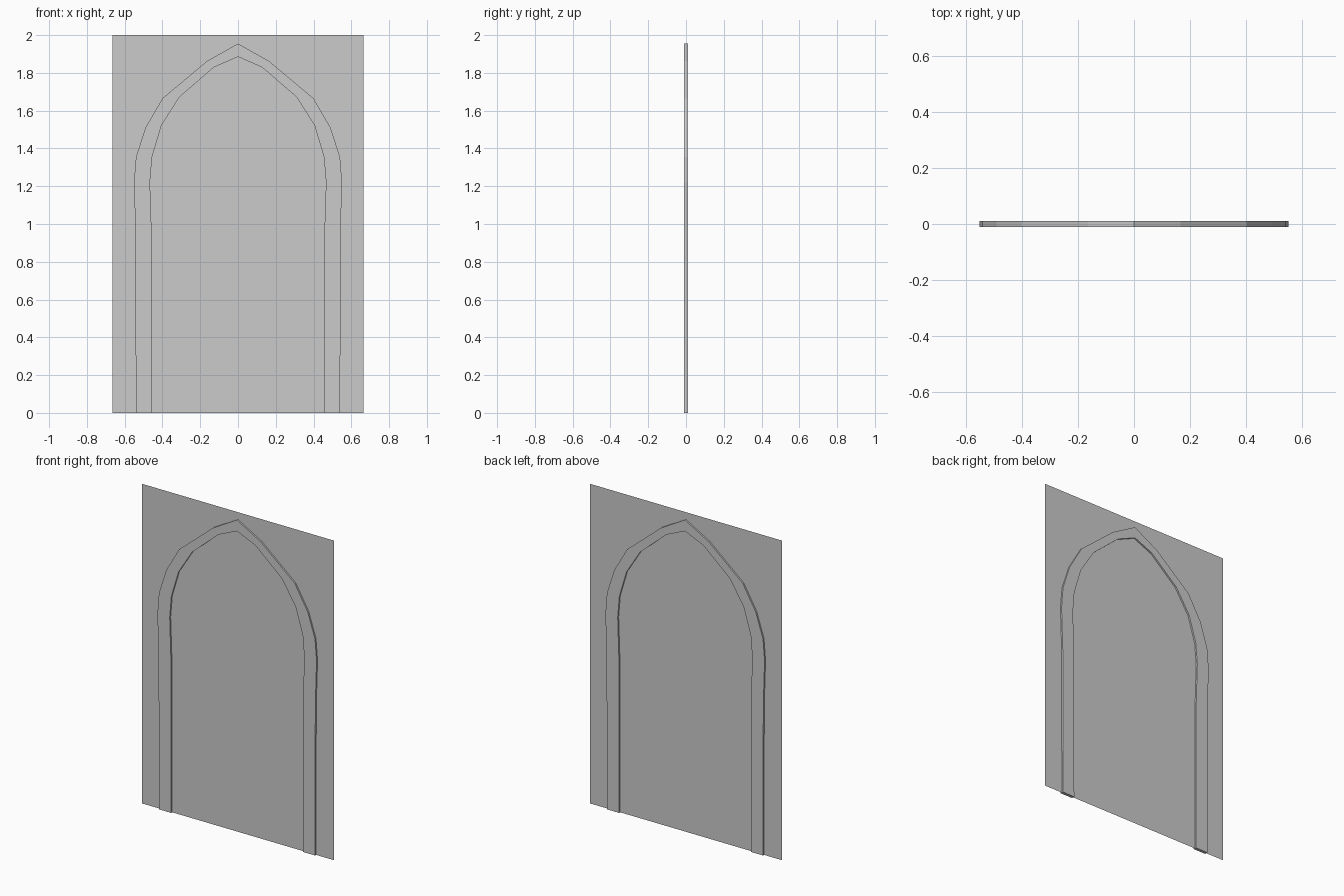
import bpy, bmesh

if "Cube" in bpy.data.objects:
    bpy.data.objects.remove(bpy.data.objects["Cube"])

HALF_W, HEIGHT = 0.665, 2.0
Y_FRONT, Y_BACK = -0.01, 0.01

# Right half of the arch trim, from floor to apex: (x, z)
outer = [(0.541, 0), (0.542, 0.94), (0.551, 1.22), (0.54, 1.355),
         (0.49, 1.51), (0.40, 1.665), (0.165, 1.862), (0, 1.955)]
inner = [(0.456, 0), (0.457, 0.94), (0.466, 1.22), (0.455, 1.355),
         (0.405, 1.522), (0.31, 1.672), (0.127, 1.83), (0, 1.885)]


def make_object(name, bm):
    mesh = bpy.data.meshes.new(name)
    bm.to_mesh(mesh)
    bm.free()
    obj = bpy.data.objects.new(name, mesh)
    bpy.context.collection.objects.link(obj)
    return obj


# Thin flat wall panel standing on the floor
bm = bmesh.new()
bm.faces.new([bm.verts.new((x, 0, z)) for x, z in
              [(-HALF_W, 0), (HALF_W, 0), (HALF_W, HEIGHT), (-HALF_W, HEIGHT)]])
make_object("wall_panel", bm)

# Pointed arch trim: rectangular section swept along the profile, standing proud of both faces
bm = bmesh.new()
rings = []
for (xo, zo), (xi, zi) in zip(outer, inner):
    rings.append([bm.verts.new(p) for p in
                  [(xo, Y_FRONT, zo), (xo, Y_BACK, zo), (xi, Y_BACK, zi), (xi, Y_FRONT, zi)]])
for a, b in zip(rings, rings[1:]):
    for i in range(4):
        j = (i + 1) % 4
        bm.faces.new([a[i], a[j], b[j], b[i]])
bm.faces.new(rings[0][::-1])  # foot of the leg
bmesh.ops.recalc_face_normals(bm, faces=bm.faces)
trim = make_object("arch_trim", bm)

# Left half of the trim
mirror = trim.modifiers.new("mirror_left", 'MIRROR')
mirror.use_axis[0] = True
mirror.use_clip = True
mirror.merge_threshold = 0.001
